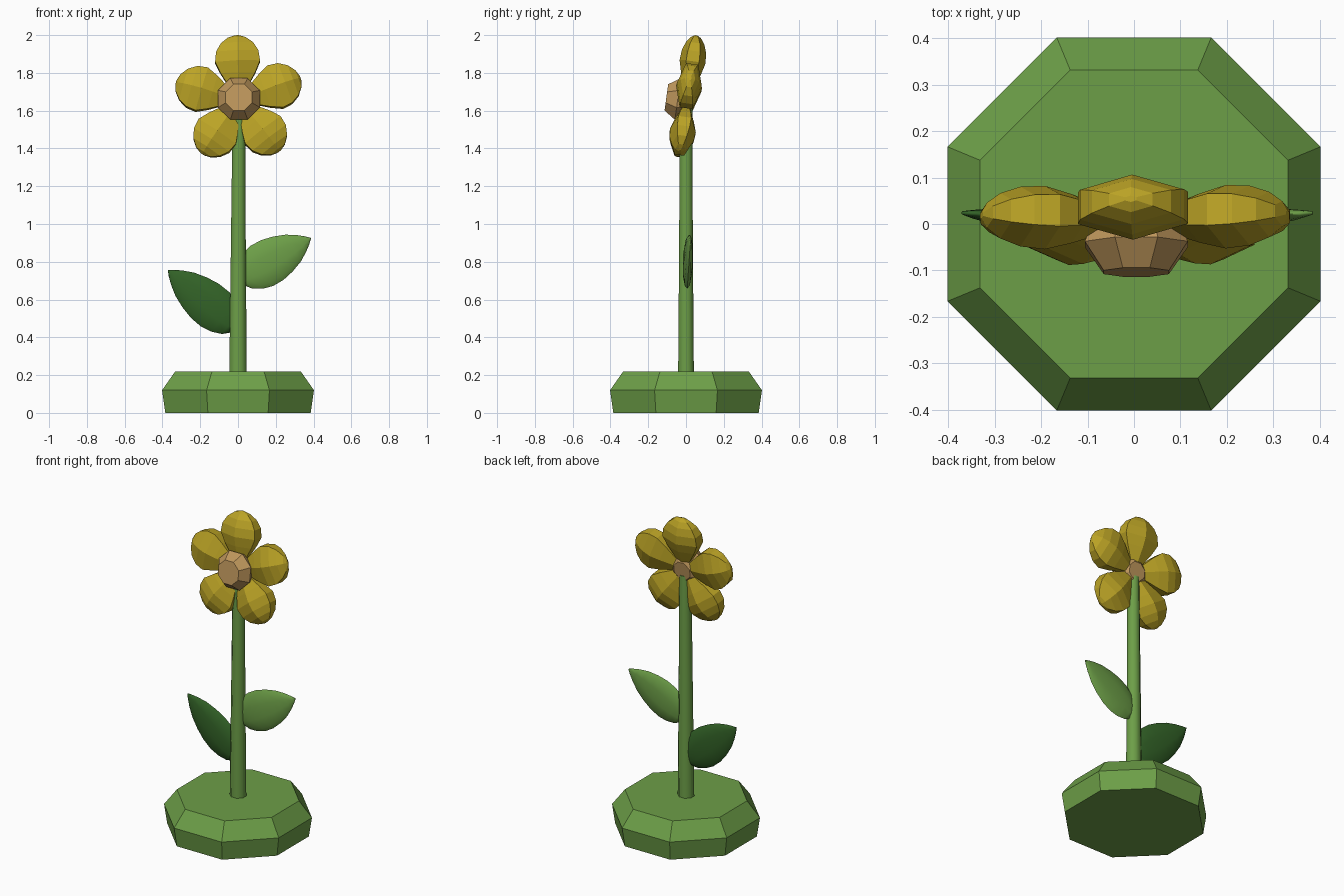
import bpy, bmesh, math
from mathutils import Vector, Matrix

if "Cube" in bpy.data.objects:
    bpy.data.objects.remove(bpy.data.objects["Cube"])


def material(name, rgb):
    m = bpy.data.materials.new(name)
    m.diffuse_color = (*rgb, 1)
    m.use_nodes = True
    m.node_tree.nodes["Principled BSDF"].inputs["Base Color"].default_value = m.diffuse_color
    return m


GREEN = material("leaf green", (0.152, 0.345, 0.064))
DARK = material("dark green", (0.032, 0.122, 0.020))
YELLOW = material("petal yellow", (0.50, 0.37, 0.019))
TAN = material("pollen tan", (0.52, 0.31, 0.107))


def loft(name, sections, sides, mat, frame=Matrix(), phase=0.0, smooth=None):
    """Skin elliptical rings (u centre, v centre, u radius, v radius, height) along local z."""
    bm = bmesh.new()
    rings = []
    for cu, cv, ru, rv, h in sections:
        ring = []
        for i in range(sides):
            a = phase + 2 * math.pi * i / sides
            ring.append(bm.verts.new(frame @ Vector((cu + ru * math.cos(a), cv + rv * math.sin(a), h))))
        rings.append(ring)
    for r0, r1 in zip(rings, rings[1:]):
        for i in range(sides):
            j = (i + 1) % sides
            bm.faces.new((r0[i], r0[j], r1[j], r1[i]))
    bm.faces.new(rings[0][::-1])
    bm.faces.new(rings[-1])
    bmesh.ops.recalc_face_normals(bm, faces=bm.faces)
    mesh = bpy.data.meshes.new(name)
    bm.to_mesh(mesh)
    bm.free()
    mesh.materials.append(mat)
    ob = bpy.data.objects.new(name, mesh)
    bpy.context.collection.objects.link(ob)
    if smooth:
        bpy.ops.object.select_all(action='DESELECT')
        ob.select_set(True)
        bpy.context.view_layer.objects.active = ob
        bpy.ops.object.shade_smooth_by_angle(angle=math.radians(smooth))
    return ob


# Bevelled octagonal base
c8 = math.cos(math.pi / 8)
loft("base", [(0, 0, r / c8, r / c8, z) for r, z in ((0.385, 0), (0.402, 0.12), (0.332, 0.22))],
     8, GREEN, phase=math.pi / 8)

# Tapered stem
loft("stem", [(0, 0, 0.05, 0.045, 0.2), (0.002, 0, 0.042, 0.039, 0.95), (0.005, 0, 0.036, 0.036, 1.62)],
     8, GREEN, phase=math.pi / 8, smooth=50)

# Flower head frame: tilted back a little
head = Matrix.Translation((0.005, 0.006, 1.655)) @ Matrix.Rotation(math.radians(-8), 4, 'X')

# Five plump petals, narrow at the root
petal_profile = ((0.03, 0.025), (0.09, 0.06), (0.145, 0.092), (0.205, 0.119),
                 (0.26, 0.112), (0.305, 0.085), (0.335, 0.047), (0.347, 0.012))
c6 = math.cos(math.pi / 6)
for k in range(5):
    frame = head @ Matrix.Rotation(math.radians(-2 + 72 * k), 4, 'Y')
    loft(f"petal_{k + 1}", [(0, 0, w / c6, w * 0.58, r) for r, w in petal_profile],
         6, YELLOW, frame, phase=math.pi / 6)

# Faceted flower centre, facing forward
forward = head @ Matrix.Rotation(math.radians(90), 4, 'X')
loft("flower_centre", [(0, 0, r, r, h) for r, h in
                       ((0.06, -0.028), (0.10, 0.0), (0.12, 0.05), (0.076, 0.111))],
     8, TAN, forward, phase=math.pi / 8)

# Two almond leaves growing out of the stem
leaf_profile = ((0.0, 0.4), (0.06, 0.66), (0.17, 0.88), (0.3, 1.0), (0.45, 0.99), (0.6, 0.87),
                (0.75, 0.67), (0.87, 0.41), (0.95, 0.19), (1.0, 0.02))


def leaf(name, start, end, width, mat):
    axis = Vector((end[0] - start[0], 0, end[1] - start[1]))
    length = axis.length
    az = axis.normalized()
    ay = Vector((0, 1, 0))
    ax = ay.cross(az)
    frame = Matrix((ax, ay, az)).transposed().to_4x4()
    frame.translation = (start[0], 0, start[1])
    loft(name, [(0, 0.006 + 0.018 * t * t, width * w, 0.003 + 0.023 * w, t * length)
                for t, w in leaf_profile], 10, mat, frame, smooth=60)


leaf("right_leaf", (0.015, 0.715), (0.385, 0.925), 0.122, GREEN)
leaf("left_leaf", (-0.015, 0.46), (-0.37, 0.755), 0.118, DARK)
